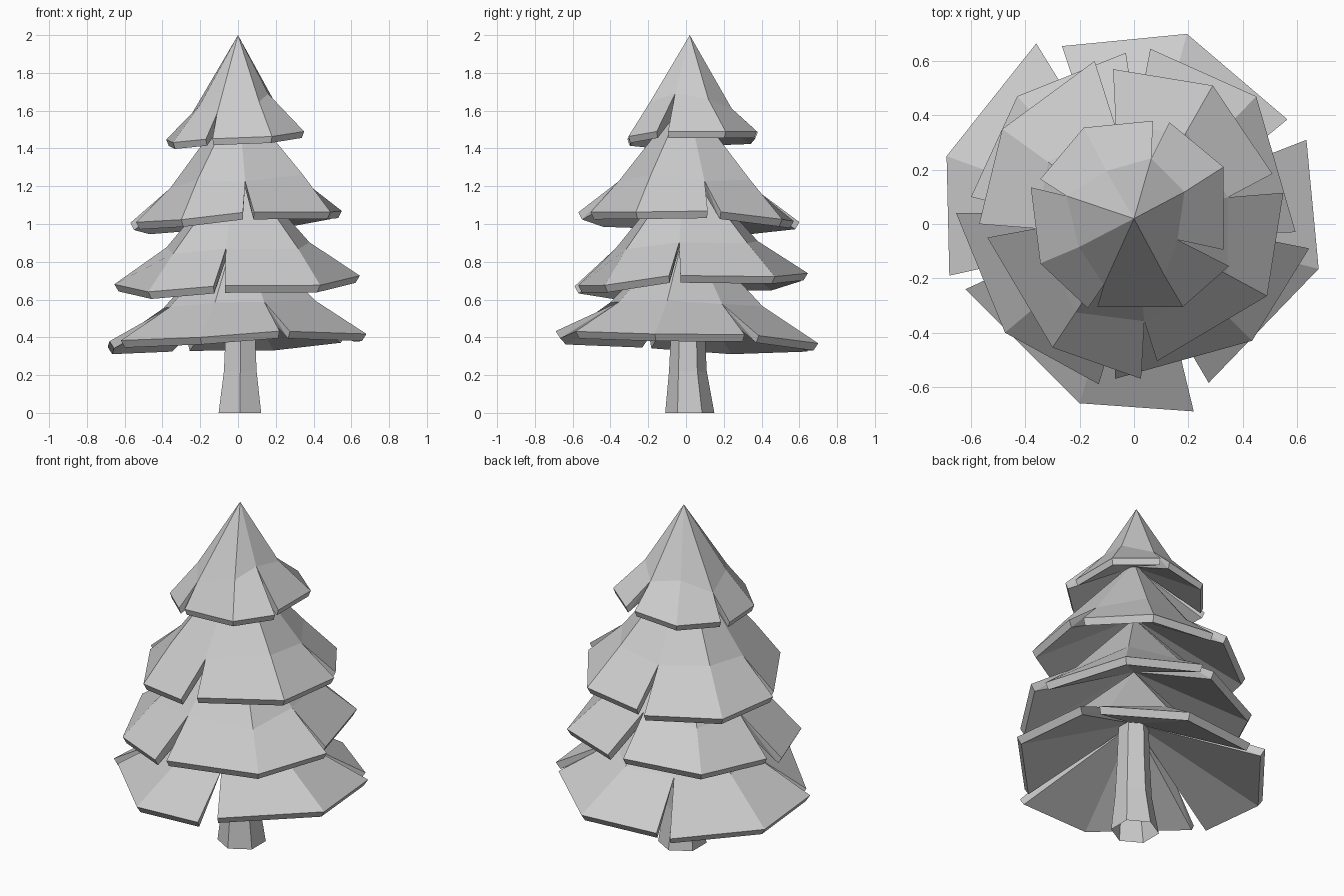
import bpy, math
from mathutils import Vector

if "Cube" in bpy.data.objects:
    bpy.data.objects.remove(bpy.data.objects["Cube"])


def make_object(name, verts, faces):
    mesh = bpy.data.meshes.new(name)
    mesh.from_pydata(verts, [], faces)
    mesh.update()
    obj = bpy.data.objects.new(name, mesh)
    bpy.context.collection.objects.link(obj)
    return obj


def at_angle(direction, radius, z):
    d = Vector((direction[0], direction[1])).normalized() * radius
    return (d.x, d.y, z)


def make_tier(name, rim, z0, tilt, drop, apex, mid, notch, under, thick=.042):
    """Slit cone: apex, ring of folds and slits, four three-point lobes, flatter cone below."""
    verts, faces = [apex, (0, 0, under)], []
    for i in range(4):
        start, middle, end = rim[3 * i:3 * i + 3]
        before = rim[3 * i - 1]
        slit = Vector(before).normalized() + Vector(start).normalized()
        nr, nz = notch[i]
        level = lambda p: tilt[0] * p[0] + tilt[1] * p[1]
        n = at_angle(slit, nr, nz)
        m = at_angle(middle, *mid)
        verts += [(n[0], n[1], nz + level(n)), (m[0], m[1], m[2] + level(m))]
        top = [(p[0], p[1], z0 + level(p) - d)
               for p, d in ((start, 0), (middle, drop), (end, 0))]
        verts += top + [(x * .965, y * .965, z - thick * .9) for x, y, z in top]
        # slit, fold, top rim and bottom rim; lobes run clockwise
        b, nxt = 2 + 8 * i, 2 + 8 * ((i + 1) % 4)
        f, s, c, e, s2, c2, e2 = range(b + 1, b + 8)
        faces += [(0, f, b), (0, nxt, f), (b, f, c, s), (f, nxt, e, c),
                  (s, c, c2, s2), (c, e, e2, c2),
                  (1, s2, c2), (1, c2, e2),
                  (b, s, s2), (b, s2, 1), (nxt, e2, e), (nxt, 1, e2)]
    return make_object(name, verts, faces)


# Bough tiers, bottom to top: each rim is four lobes of start, middle, end
make_tier("lowest_boughs",
          [(-.68, -.19), (-.69, .25), (-.36, .665), (-.265, .655), (.195, .70), (.565, .385),
           (.635, .31), (.68, -.165), (.275, -.585), (.22, -.69), (-.20, -.66), (-.62, -.24)],
          .40, (.04, -.035), .015, (0, 0, 1.0), (.42, .575), [(.38, .57)] * 4, .68)
make_tier("lower_boughs",
          [(-.60, .10), (-.43, .47), (-.03, .63), (.06, .645), (.45, .47), (.595, -.03),
           (.645, -.09), (.435, -.43), (-.07, -.57), (-.13, -.59), (-.475, -.40), (-.655, .04)],
          .705, (.04, .05), .025, (0, 0, 1.33), (.45, .87), [(.38, .89)] * 4, 1.0)
make_tier("upper_boughs",
          [(-.57, 0), (-.485, .35), (-.145, .60), (-.077, .57), (.29, .51), (.51, .185),
           (.55, .115), (.49, -.265), (.085, -.505), (.026, -.57), (-.30, -.455), (-.54, -.05)],
          1.04, (.06, -.035), .015, (0, 0, 1.68), (.39, 1.235), [(.36, 1.21)] * 4, 1.33)
make_tier("top_boughs",
          [(-.345, .165), (-.185, .355), (.07, .38), (.13, .375), (.33, .21), (.33, -.095),
           (.35, -.155), (.18, -.305), (-.135, -.305), (-.17, -.31), (-.345, -.145), (-.38, .135)],
          1.47, (.07, .03), .01, (0, .02, 2.0), (.22, 1.645),
          [(.27, 1.59), (.25, 1.60), (.17, 1.68), (.25, 1.60)], 1.65, .038)

# Six-sided trunk, flared at the open foot
rings = [(0, .13, .01, .02), (.22, .10, .012, .01), (.42, .09, .012, .01), (.72, .08, .01, .01)]
verts = [(cx + r * math.cos(math.radians(30 + 60 * k)), cy + r * math.sin(math.radians(30 + 60 * k)), z)
         for z, r, cx, cy in rings for k in range(6)]
faces = [tuple(range(18, 24))]
for j in range(3):
    for k in range(6):
        a, b = 6 * j + k, 6 * j + (k + 1) % 6
        faces.append((a, b, b + 6, a + 6))
make_object("trunk", verts, faces)
